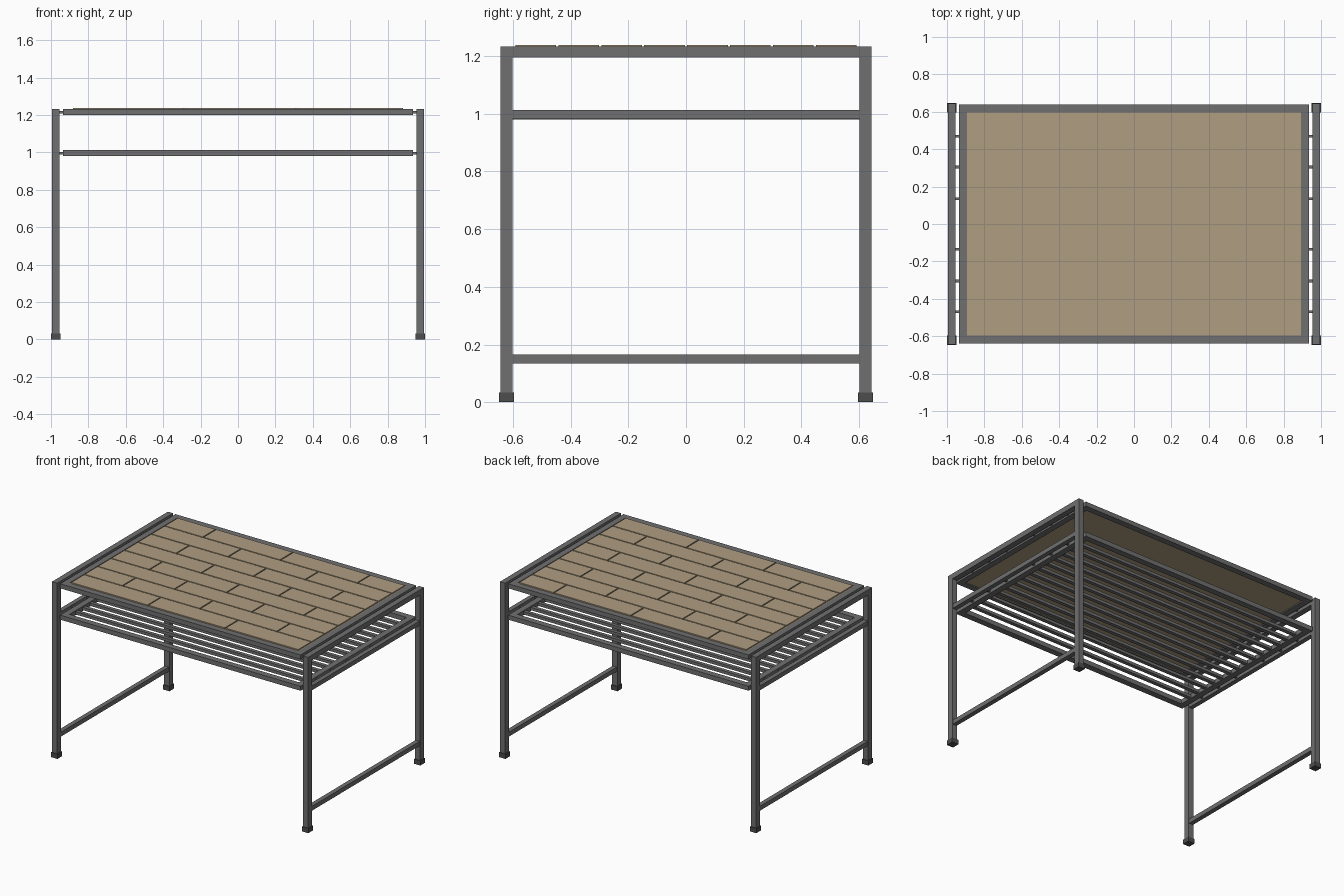
import bpy, bmesh

if "Cube" in bpy.data.objects:
    bpy.data.objects.remove(bpy.data.objects["Cube"])


def material(name, rgb):
    m = bpy.data.materials.new(name)
    m.diffuse_color = (*rgb, 1)
    m.use_nodes = True
    m.node_tree.nodes["Principled BSDF"].inputs["Base Color"].default_value = m.diffuse_color
    return m


STEEL = material("steel grey", (0.16, 0.16, 0.165))
FOOT = material("dark rubber", (0.075, 0.075, 0.077))
WOOD = material("light wood", (0.43, 0.34, 0.22))


def boxes(name, mat, spans):
    """One object made of boxes given as (x0, x1, y0, y1, z0, z1)."""
    bm = bmesh.new()
    for x0, x1, y0, y1, z0, z1 in spans:
        verts = bmesh.ops.create_cube(bm, size=1)["verts"]
        for v in verts:
            v.co.x = x1 if v.co.x > 0 else x0
            v.co.y = y1 if v.co.y > 0 else y0
            v.co.z = z1 if v.co.z > 0 else z0
    me = bpy.data.meshes.new(name)
    bm.to_mesh(me)
    bm.free()
    me.materials.append(mat)
    ob = bpy.data.objects.new(name, me)
    bpy.context.collection.objects.link(ob)
    return ob


def frame(name, z0, z1, w=0.043, X=0.935, Y=0.64):
    """Rectangular tube frame lying flat."""
    boxes(name, STEEL, [
        (-X, X, -Y, -Y + w, z0, z1), (-X, X, Y - w, Y, z0, z1),
        (-X, -X + w, -Y + w, Y - w, z0, z1), (X - w, X, -Y + w, Y - w, z0, z1)])


TOP = 1.232
LX, LY = 0.975, 0.622      # leg centres

for sx, side in ((-1, "left"), (1, "right")):
    x = sx * LX
    # Legs and feet
    for sy, end in ((-1, "front"), (1, "back")):
        y = sy * LY
        boxes(f"{side}_{end}_leg", STEEL,
              [(x - 0.02, x + 0.02, y - 0.021, y + 0.021, 0.01, TOP)])
        boxes(f"{side}_{end}_foot", FOOT,
              [(x - 0.025, x + 0.025, y - 0.026, y + 0.026, 0, 0.033)])
    # Side rails between the legs
    for name, hw, z0, z1 in (("top_rail", 0.02, 1.195, TOP),
                             ("shelf_rail", 0.016, 0.981, 1.012),
                             ("low_rail", 0.016, 0.135, 0.166)):
        boxes(f"{side}_{name}", STEEL,
              [(x - hw, x + hw, -LY + 0.021, LY - 0.021, z0, z1)])
    # Small pins joining the side frames to the top and shelf
    a, b = sorted((sx * 0.93, sx * 0.965))
    boxes(f"{side}_pins", STEEL, [
        (a, b, sy * y - 0.007, sy * y + 0.007, z - 0.007, z + 0.007)
        for z in (1.214, 0.996) for y in (0.135, 0.305, 0.47) for sy in (-1, 1)])

# Table top and shelf frames
frame("top_frame", 1.2, TOP)
frame("shelf_frame", 0.98, 1.012)

# Shelf slats running lengthwise
N = 14
pitch = 1.194 / (N + 1)
boxes("shelf_slats", STEEL, [
    (-0.9, 0.9, y - 0.013, y + 0.013, 0.986, 1.006)
    for y in (-0.597 + pitch * (i + 1) for i in range(N))])

# Wooden base board and staggered planks with narrow grooves
boxes("base_board", WOOD, [(-0.892, 0.892, -0.597, 0.597, 1.208, 1.229)])
ROWS, W, L, GAP = 8, 0.886, 0.6, 0.004
rh = 1.19 / ROWS
planks = []
for r in range(ROWS):
    y0 = -0.595 + r * rh
    x = -W - (L / 2 if r % 2 else 0)
    while x < W:
        a, b = max(x, -W), min(x + L, W)
        if b - a > 0.02:
            planks.append((a + GAP, b - GAP, y0 + GAP, y0 + rh - GAP, 1.226, 1.237))
        x += L
boxes("planks", WOOD, planks)
